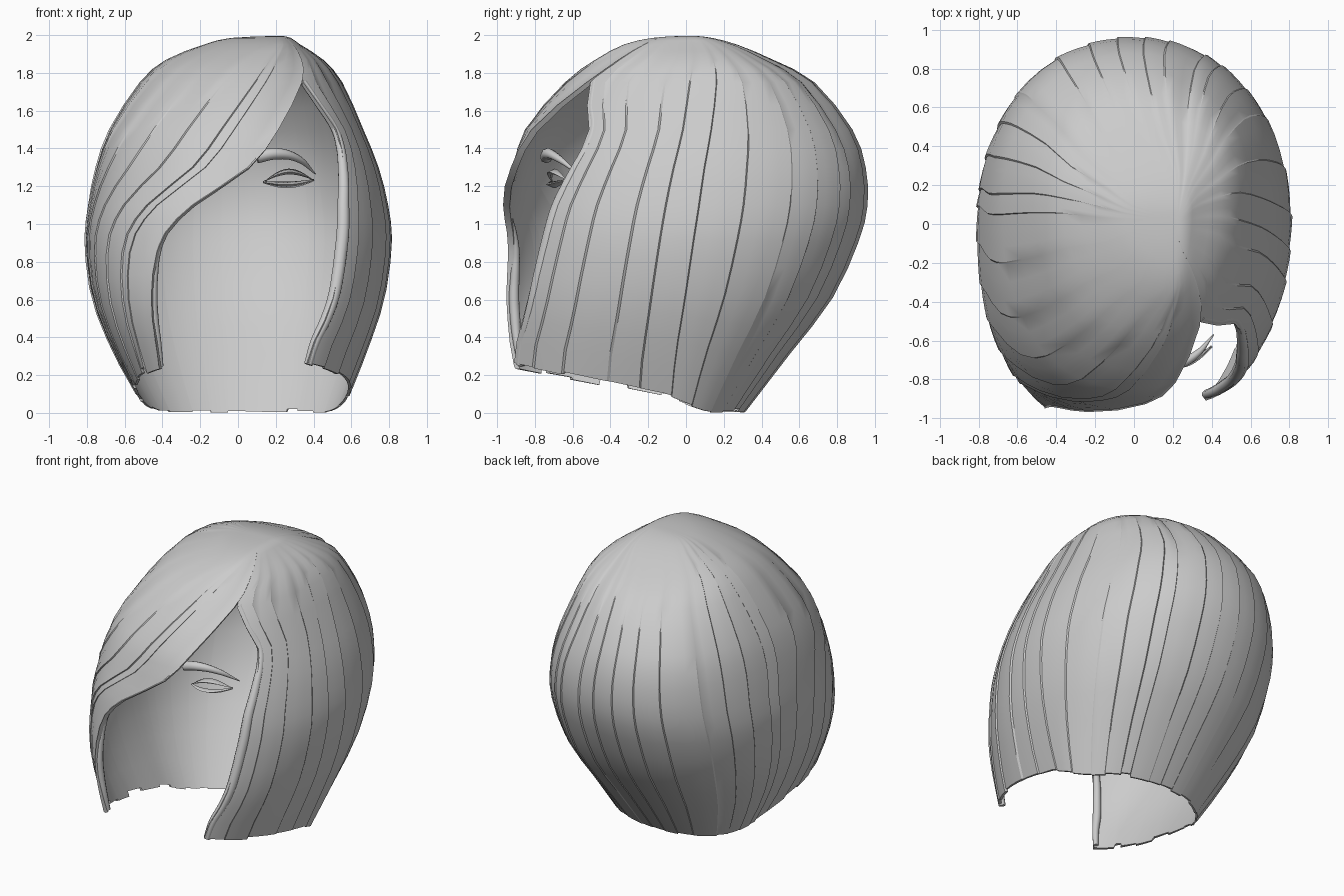
import bpy, math, random
from mathutils import Vector

random.seed(4)
if "Cube" in bpy.data.objects:
    bpy.data.objects.remove(bpy.data.objects["Cube"])

grey = bpy.data.materials.new("light grey")
grey.use_nodes = True
grey.diffuse_color = (0.6, 0.6, 0.6, 1)
grey.node_tree.nodes["Principled BSDF"].inputs["Base Color"].default_value = (0.6, 0.6, 0.6, 1)

# Levels: height, right width, left width, centre x, front, back, fringe edge x, curtain edge x, centre y
LEVELS = [
    (0, .48, .55, 0, 1.06, .31, -.4, .37, -.1),
    (.3, .65, .67, 0, 1.06, .54, -.4, .37, -.08),
    (.6, .77, .77, 0, 1.06, .77, -.43, .49, -.04),
    (.9, .81, .81, 0, 1.01, .91, -.39, .54, 0),
    (1.1, .79, .79, 0, .98, .96, -.23, .55, .03),
    (1.3, .75, .74, 0, .92, .95, .06, .55, .06),
    (1.5, .68, .66, 0, .85, .88, .21, .51, .1),
    (1.75, .57, .5, .05, .64, .68, .33, .34, .14),
    (1.87, .5, .33, .12, .48, .46, .33, .33, .13),
    (1.95, .38, .13, .2, .33, .27, .29, .29, .09),
    (1.985, .25, .07, .21, .18, .14, .25, .25, .05),
    (1.995, .04, .02, .22, .04, .06, .22, .22, .02)]
TOP = len(LEVELS) - 1
CURTAIN, FRINGE = .9, 1.7 - math.tau  # average edge angles


def level(u):
    """Smooth interpolation through the levels."""
    i = min(int(u), TOP - 1)
    t = u - i
    a, b, c, d = (LEVELS[max(0, min(TOP, i + k))] for k in (-1, 0, 1, 2))
    return [q + t * (r - p) / 2 + t * t * (p - 2.5 * q + 2 * r - s / 2)
            + t ** 3 * (1.5 * (q - r) + (s - p) / 2) for p, q, r, s in zip(a, b, c, d)]


def edge_angle(lv, x):
    d = x - lv[3]
    return math.acos(max(-1, min(1, d / (lv[2] if d > 0 else lv[1]))))


def slant(u, lift):
    """Raise the lower rows so the hem rises towards the front."""
    return u if u >= 4 else lift + u * (1 - lift / 4)


def near(f, reach):
    return max(0, 1 - f / reach) ** 1.5


def surface(u, f, bump=0, jag=0):
    """Point at row u, and f from the curtain edge round the back to the fringe edge."""
    lv = level(slant(u, .95))
    start, end = edge_angle(lv, lv[7]), edge_angle(lv, lv[6]) - math.tau
    ang = (CURTAIN + (FRINGE - CURTAIN) * f
           + (start - CURTAIN) * near(f, .18) + (end - FRINGE) * near(1 - f, .4))
    s, c = math.sin(ang), math.cos(ang)
    lift = max(.06, .37 + .6 * s) + jag
    z, wr, wl, cx, front, back, _, _, cy = level(slant(u, lift))
    # Fuller corners, most of all where the fringe sweeps round
    corner = .075 * max(0, min(1, (8 - u) / 3)) if s > 0 > c else .025
    k = 1 + bump + corner * math.sin(2 * ang) ** 2
    depth = front + cy if s > 0 else back - cy
    return Vector((cx + c * k * (wl if c > 0 else wr), cy - s * k * depth, max(0, z)))


def add_mesh(name, verts, faces, angle):
    me = bpy.data.meshes.new(name)
    me.from_pydata(verts, [], faces)
    me.materials.append(grey)
    ob = bpy.data.objects.new(name, me)
    bpy.context.collection.objects.link(ob)
    bpy.ops.object.select_all(action="DESELECT")
    ob.select_set(True)
    bpy.context.view_layer.objects.active = ob
    bpy.ops.object.shade_smooth_by_angle(angle=math.radians(angle))
    return ob


def tube(name, pts, radii, thick):
    """Smooth tapered strand along a path."""
    cu = bpy.data.curves.new(name, "CURVE")
    cu.dimensions = "3D"
    cu.bevel_depth = thick
    cu.bevel_resolution = 2
    cu.resolution_u = 6
    cu.use_fill_caps = True
    sp = cu.splines.new("BEZIER")
    sp.bezier_points.add(len(pts) - 1)
    for bp, p, r in zip(sp.bezier_points, pts, radii):
        bp.co, bp.radius = p, r
        bp.handle_left_type = bp.handle_right_type = "AUTO"
    cu.materials.append(grey)
    ob = bpy.data.objects.new(name, cu)
    bpy.context.collection.objects.link(ob)


# Locks: each a shallow wedge ending in a small step that dies out at its own height
STRANDS = 27
bounds = [0] + [(i + random.uniform(-.4, .4)) / STRANDS for i in range(1, STRANDS)] + [1]
columns = []
for lo, hi in zip(bounds, bounds[1:]):
    amp, jag, tip = random.uniform(.006, .016), random.uniform(-.05, .05), random.uniform(8, TOP)
    for q in (0, .33, .66, .96):
        columns.append((lo + (hi - lo) * q, amp * (q - .5), jag, tip))
columns.append((1, .01, 0, TOP))

# Hair shell: stepped outer surface, smooth inner surface, closed round the rim
rows = [i / 2 for i in range(TOP * 2 + 1)]
outer, inner = [], []
for u in rows:
    for f, bump, jag, tip in columns:
        fade = max(0, min(1, (tip - u) / 3))
        # The parting sinks in at the crown and runs on down the back
        part = -.045 * math.exp(-((f - .37) / .014) ** 2) * max(0, min(1, (u - 5) / 2))
        hem = jag * max(0, 1 - 2 * u)
        outer.append(surface(u, f, bump * fade + part, hem))
        inner.append(surface(u, f, -.026, hem) - Vector((0, 0, .02 * u / TOP)))
n, total, last = len(columns), len(outer), len(rows) - 1
faces = []
for r in range(last):
    a, b = r * n, (r + 1) * n
    for c in range(n - 1):
        quad = (a + c, a + c + 1, b + c + 1, b + c)
        faces += [quad, [total + v for v in reversed(quad)]]
    faces.append((a, b, total + b, total + a))
    faces.append((b + n - 1, a + n - 1, total + a + n - 1, total + b + n - 1))
faces += [(c + 1, c, total + c, total + c + 1) for c in range(n - 1)]
crown = range(last * n, total)
faces += [list(crown), [total + v for v in reversed(crown)]]
add_mesh("hair_shell", outer + inner, faces, 28)

# Rolled edges framing the face
steps = [i / 2 for i in range(15)]
taper = [.5 + .5 * math.sin(math.pi * min(1, i / 14 + .1)) for i in range(15)]
tube("curtain_rolled_edge", [surface(u, .004, -.03) for u in steps], taper, .036)
tube("fringe_rolled_edge", [surface(u, .996, -.03) for u in steps[:8]], [.6, .8, 1, 1, .9, .7, .4, .1], .027)


# Brows and eyelids on both sides of the face
def lid(name, side, mid, inner_z, outer_z):
    """Curved strip between two arcs meeting at the eye corners."""
    pts = []
    for i in range(13):
        t = i / 12
        arch = math.sin(math.pi * t)
        x, y = .135 + .265 * t, -.71 + .08 * t * t - .02 * arch
        z = 1.222 + .01 * t
        pts += [(side * x, y, z + inner_z * arch), (side * x, y - .02 * arch, z + mid * arch),
                (side * x, y + .015 * arch, z + outer_z * arch)]
    quads = [(3 * i + k, 3 * i + k + 1, 3 * i + k + 4, 3 * i + k + 3) for i in range(12) for k in (0, 1)]
    ob = add_mesh(name, pts, quads if side < 0 else [q[::-1] for q in quads], 40)
    ob.modifiers.new("thickness", "SOLIDIFY").thickness = .006


for side, label in ((1, "left"), (-1, "right")):
    brow = [(.1, -.74, 1.355), (.2, -.73, 1.372), (.31, -.68, 1.35), (.41, -.57, 1.265)]
    tube(label + "_brow", [(side * x, y, z) for x, y, z in brow], (1, .9, .6, .1), .034)
    lid(label + "_upper_lid", side, .048, .035, .066)
    lid(label + "_lower_lid", side, -.018, -.008, -.032)
